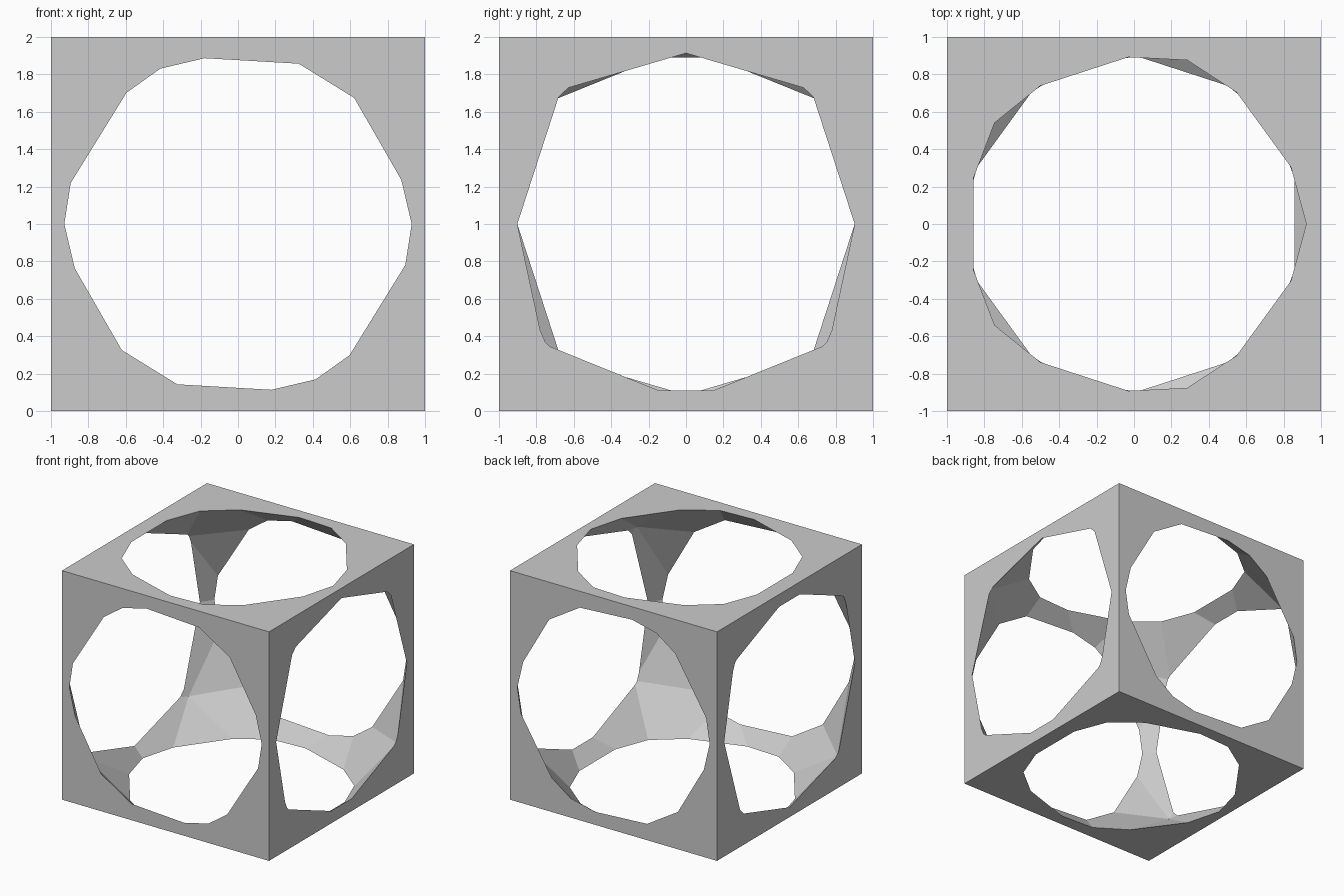
import bpy

if "Cube" in bpy.data.objects:
    bpy.data.objects.remove(bpy.data.objects["Cube"])

# Cube body standing on z = 0
bpy.ops.mesh.primitive_cube_add(size=2, location=(0, 0, 1))
frame = bpy.context.object
frame.name = "cube_frame"

# Faceted ball that hollows the cube and opens all six sides
bpy.ops.mesh.primitive_ico_sphere_add(subdivisions=2, radius=1.408, location=(0, 0, 1))
ball = bpy.context.object
ball.name = "ball_cutter"
ball.hide_render = True

# Subtract the ball, then remove the helper
cut = frame.modifiers.new("hollow", 'BOOLEAN')
cut.operation = 'DIFFERENCE'
cut.solver = 'EXACT'
cut.object = ball
bpy.context.view_layer.objects.active = frame
bpy.ops.object.modifier_apply(modifier=cut.name)
bpy.data.objects.remove(ball)
